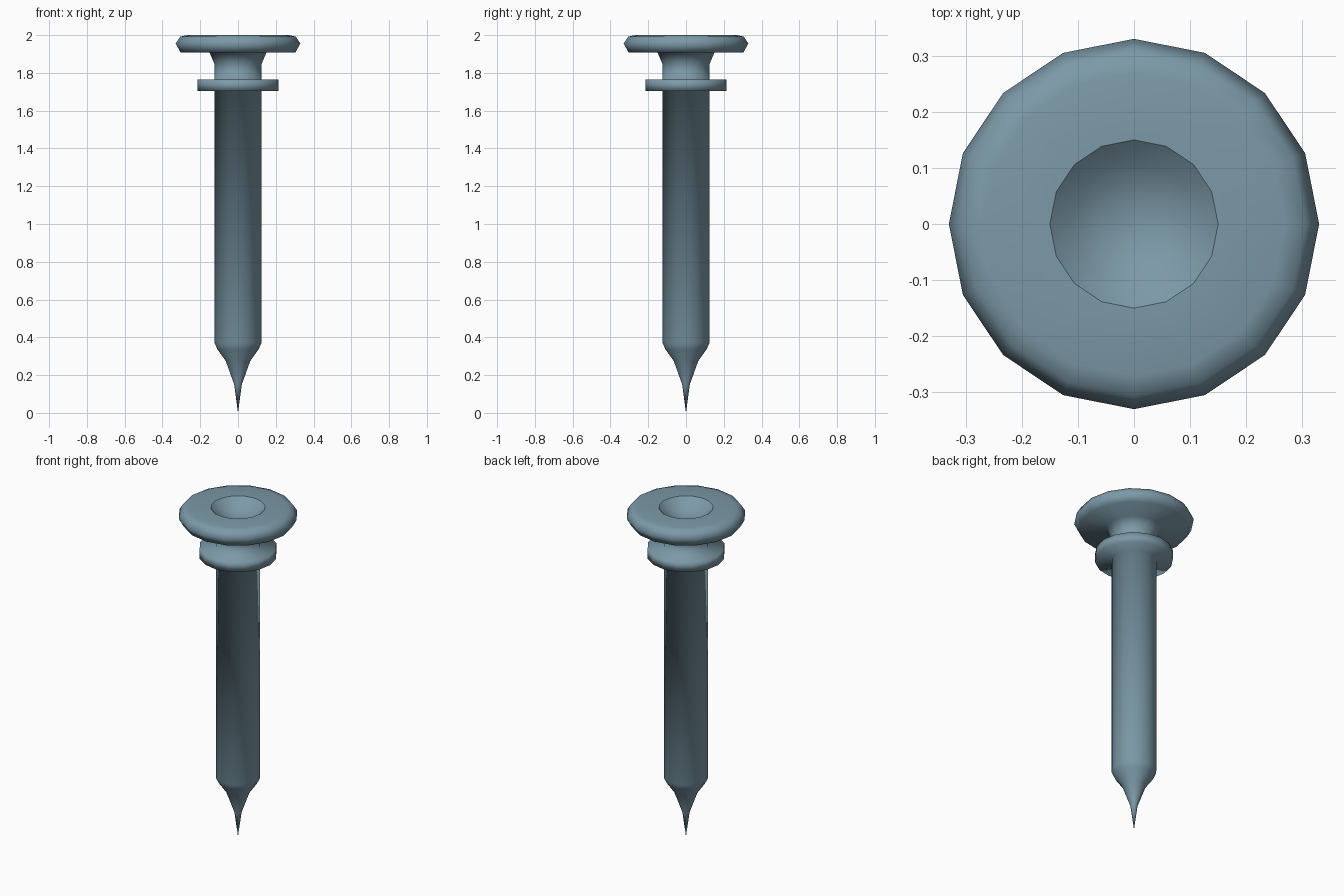
import bpy, bmesh, math

if "Cube" in bpy.data.objects:
    bpy.data.objects.remove(bpy.data.objects["Cube"])

SIDES = 16

# lathe profile (radius, height), from the point up to the bottom of the dimple
profile = [
    (0, 0.0),
    (0.02, 0.15), (0.065, 0.275), (0.108, 0.335), (0.124, 0.37),   # point
    (0.124, 1.705),                                               # shaft
    (0.214, 1.705), (0.214, 1.765), (0.124, 1.765),                # collar
    (0.124, 1.845), (0.15, 1.907),                                 # flared neck
    (0.303, 1.907), (0.33, 1.955), (0.306, 1.992), (0.27, 2.0),    # head
    (0.15, 2.0),
    (0.11, 1.965), (0.06, 1.94), (0, 1.93),                        # dimple
]
DIMPLE_RIM = 15

bm = bmesh.new()
rings = []
for r, z in profile:
    if r == 0:
        rings.append([bm.verts.new((0, 0, z))] * SIDES)
    else:
        rings.append([bm.verts.new((r * math.cos(2 * math.pi * i / SIDES),
                                    r * math.sin(2 * math.pi * i / SIDES), z))
                      for i in range(SIDES)])

for a, b in zip(rings, rings[1:]):
    for i in range(SIDES):
        j = (i + 1) % SIDES
        corners = list(dict.fromkeys((a[i], a[j], b[j], b[i])))
        bm.faces.new(corners).smooth = True

# crisp edge round the dimple
rim = set(rings[DIMPLE_RIM])
for e in bm.edges:
    if e.verts[0] in rim and e.verts[1] in rim:
        e.smooth = False

bmesh.ops.recalc_face_normals(bm, faces=bm.faces[:])
mesh = bpy.data.meshes.new("nail")
bm.to_mesh(mesh)
bm.free()
nail = bpy.data.objects.new("nail", mesh)
bpy.context.collection.objects.link(nail)

# blue-grey metal
mat = bpy.data.materials.new("steel")
mat.diffuse_color = (0.20, 0.32, 0.39, 1)
mat.use_nodes = True
mat.node_tree.nodes["Principled BSDF"].inputs["Base Color"].default_value = mat.diffuse_color
mesh.materials.append(mat)
